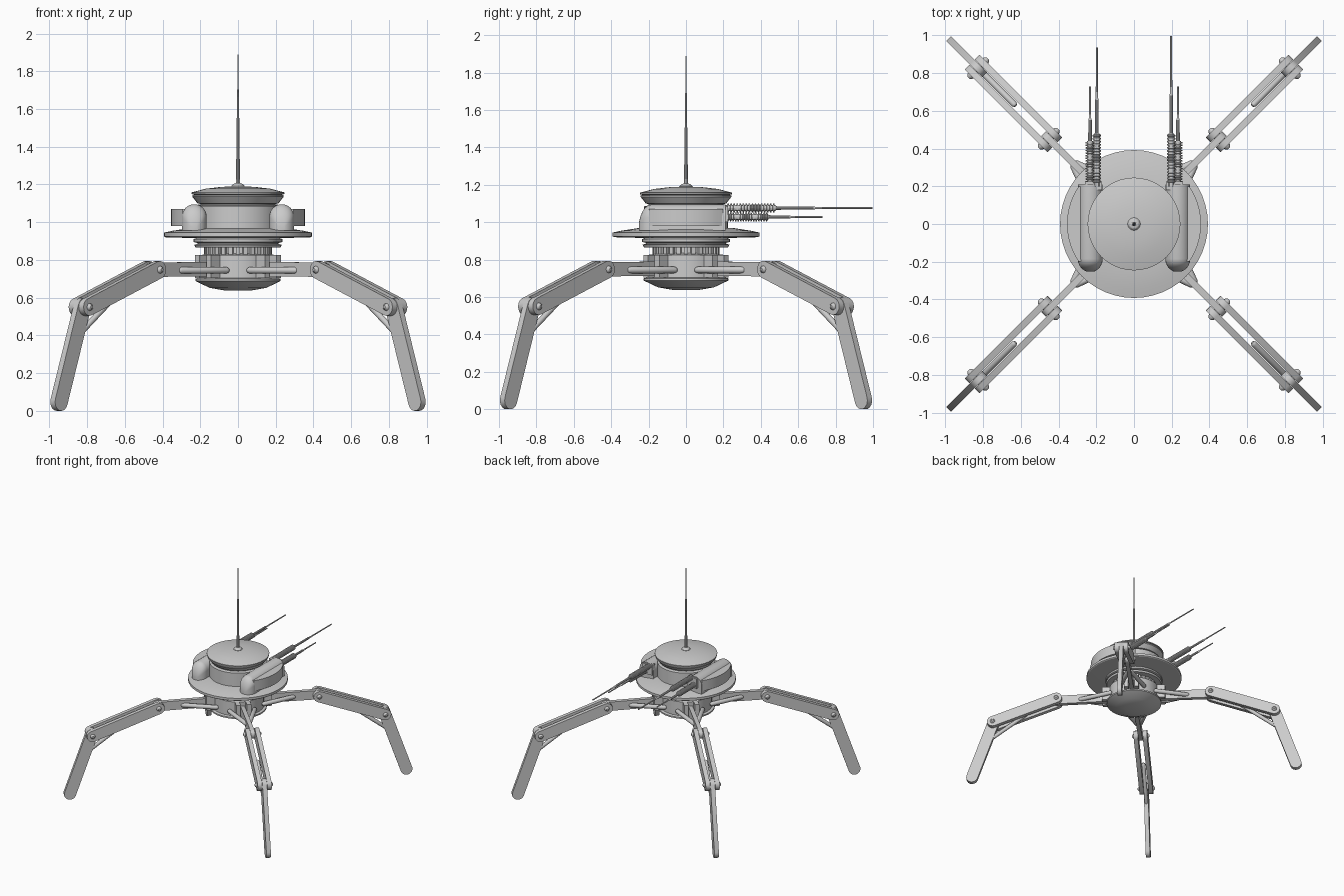
import bpy, bmesh, math
from mathutils import Vector, Matrix

if "Cube" in bpy.data.objects:
    bpy.data.objects.remove(bpy.data.objects["Cube"])


def finish(name, bm, mat=None, smooth=True):
    if mat:
        bmesh.ops.transform(bm, matrix=mat, verts=bm.verts)
    bmesh.ops.recalc_face_normals(bm, faces=bm.faces)
    me = bpy.data.meshes.new(name)
    bm.to_mesh(me)
    bm.free()
    ob = bpy.data.objects.new(name, me)
    bpy.context.collection.objects.link(ob)
    if smooth:
        bpy.ops.object.select_all(action='DESELECT')
        ob.select_set(True)
        bpy.context.view_layer.objects.active = ob
        bpy.ops.object.shade_smooth_by_angle(angle=math.radians(30))
    return ob


def loft(name, rings, mat=None):
    """Skin a list of equal-length point rings and cap both ends."""
    bm = bmesh.new()
    vs = [[bm.verts.new(p) for p in ring] for ring in rings]
    n = len(vs[0])
    for a, b in zip(vs, vs[1:]):
        for i in range(n):
            j = (i + 1) % n
            bm.faces.new((a[i], a[j], b[j], b[i]))
    bm.faces.new(vs[0])
    bm.faces.new(vs[-1])
    return finish(name, bm, mat)


def lathe(name, profile, segs=32, mat=None):
    """Revolve (radius, height) points about z."""
    ring = [(math.cos(2 * math.pi * i / segs), math.sin(2 * math.pi * i / segs))
            for i in range(segs)]
    return loft(name, [[(r * c, r * s, z) for c, s in ring] for r, z in profile], mat)


def plate(name, pts, y0, y1, mat=None):
    """Extrude an x-z outline from y0 to y1."""
    return loft(name, [[(x, y, z) for x, z in pts] for y in (y0, y1)], mat)


def slot(a, b, w, n=8):
    """Outline of a bar with rounded ends between two x-z points."""
    ang = math.atan2(b[1] - a[1], b[0] - a[0])
    pts = []
    for c, start in ((b, ang - math.pi / 2), (a, ang + math.pi / 2)):
        for i in range(n + 1):
            t = start + math.pi * i / n
            pts.append((c[0] + w * math.cos(t), c[1] + w * math.sin(t)))
    return pts


def rod(name, a, b, r, mat=None, segs=12):
    """Round-ended rod between two points."""
    a, b = Vector(a), Vector(b)
    d = b - a
    m = Matrix.Translation(a) @ d.to_track_quat('Z', 'Y').to_matrix().to_4x4()
    L = d.length
    prof = [(r * .4, -r), (r * .8, -r * .6), (r, 0), (r, L), (r * .8, L + r * .6), (r * .4, L + r)]
    return lathe(name, prof, segs, mat @ m if mat else m)


def box(name, lo, hi, mat=None):
    return plate(name, [(lo[0], lo[2]), (hi[0], lo[2]), (hi[0], hi[2]), (lo[0], hi[2])],
                 lo[1], hi[1], mat)


# Lower body
lathe("belly", [(.07, .638), (.15, .652), (.226, .688), (.226, .70), (.205, .705)])
lathe("lower_drum", [(.205, .70), (.205, .825), (.17, .83), (.16, .835), (.16, .87)])
for i in range(28):
    box("bearing_tooth", (.15, -.011, .83), (.18, .011, .868),
        Matrix.Rotation(2 * math.pi * i / 28, 4, 'Z'))
lathe("swivel_collar", [(.19, .865), (.225, .865), (.232, .88), (.215, .885), (.215, .89),
                        (.235, .895), (.235, .91), (.20, .925)], 40)

# Platform and turret
lathe("platform", [(.2, .915), (.385, .92), (.392, .925), (.392, .945), (.345, .955),
                   (.26, .968), (.2, .97)], 48)
lathe("turret_drum", [(.225, .96), (.225, 1.085), (.2, 1.09), (.2, 1.12)], 40)
lathe("turret_ring", [(.19, 1.095), (.215, 1.10), (.242, 1.135), (.242, 1.143),
                      (.225, 1.147), (.225, 1.155)], 40)
lathe("turret_lid", [(.215, 1.14), (.246, 1.15), (.246, 1.158), (.17, 1.178), (.09, 1.187),
                     (.03, 1.19)], 40)
lathe("antenna_base", [(.034, 1.18), (.034, 1.193), (.025, 1.203), (.012, 1.207)], 16)
lathe("antenna", [(.012, 1.2), (.008, 1.4), (.006, 1.62), (.004, 1.7), (.003, 1.89)], 10)

# Gun pods, side shields and twin barrels
to_y = Matrix.Rotation(-math.pi / 2, 4, 'X')
for side, tip in ((-1, .935), (1, .997)):
    arch = [(-.066, 0), (.066, 0)] + [(.066 * math.cos(t), .072 + .066 * math.sin(t))
                                      for t in [math.pi * i / 12 for i in range(13)]]
    rings = [(.21, 1)] + [(-.185 - .07 * math.sin(a), math.cos(a))
                          for a in [math.radians(15 * k) for k in range(6)]]
    loft("gun_pod", [[(side * .232 + x * s, y, .957 + z * s) for x, z in arch]
                     for y, s in rings])

    arc = [(.355 * math.cos(t), .355 * math.sin(t))
           for t in [math.radians(-34 + 6.8 * k) for k in range(11)]]
    outline = [(side * x, y) for x, y in arc + [(.2, .2), (.2, -.2)]]
    loft("side_shield", [[(x, y, z) for x, y in outline] for z in (.98, 1.07)])

    box("barrel_mount", (side * .215 - .045, .18, 1.0), (side * .215 + .045, .225, 1.085))
    for name, x, z, y1, end in (("upper", .197, 1.076, .48, tip), ("lower", .233, 1.028, .44, .73)):
        m = Matrix.Translation((side * x, 0, z)) @ to_y
        ribs = [(.017, .2)]
        n = 16
        for k in range(n):
            y = .22 + (y1 - .22) * k / n
            h = (y1 - .22) / n
            ribs += [(.017, y), (.023, y + .1 * h), (.023, y + .55 * h), (.017, y + .65 * h)]
        lathe(name + "_barrel_shroud", ribs + [(.014, y1)], 12, m)
        mid = y1 + .4 * (end - y1)
        lathe(name + "_barrel", [(.010, y1 - .02), (.009, mid), (.006, mid + .005), (.005, end)], 10, m)

# Four legs, each built along +x and turned to a diagonal
hip, knee, foot = (.64, .748), (1.168, .55), (1.342, .0475)
for k in range(4):
    m = Matrix.Rotation(math.pi / 4 + k * math.pi / 2, 4, 'Z')
    box("hip_clamp", (.16, -.06, .705), (.262, -.025, .825), m)
    box("hip_clamp", (.16, .025, .705), (.262, .06, .825), m)
    plate("hip_bar", slot((.18, .752), hip, .038), -.017, .017, m)
    plate("shin", slot(knee, foot, .0475), -.018, .018, m)
    for s in (-1, 1):
        plate("thigh_plate", slot(hip, knee, .046), s * .02, s * .056, m)
        rod("hip_brace", (.19, s * .10, .745), (.44, s * .012, .745), .018, m)
    for name, c in (("hip_pin", hip), ("knee_pin", knee)):
        rod(name, (c[0], -.05, c[1]), (c[0], .05, c[1]), .022, m)
    rod("knee_strut", (.90, 0, .625), (1.20, 0, .40), .016, m)
